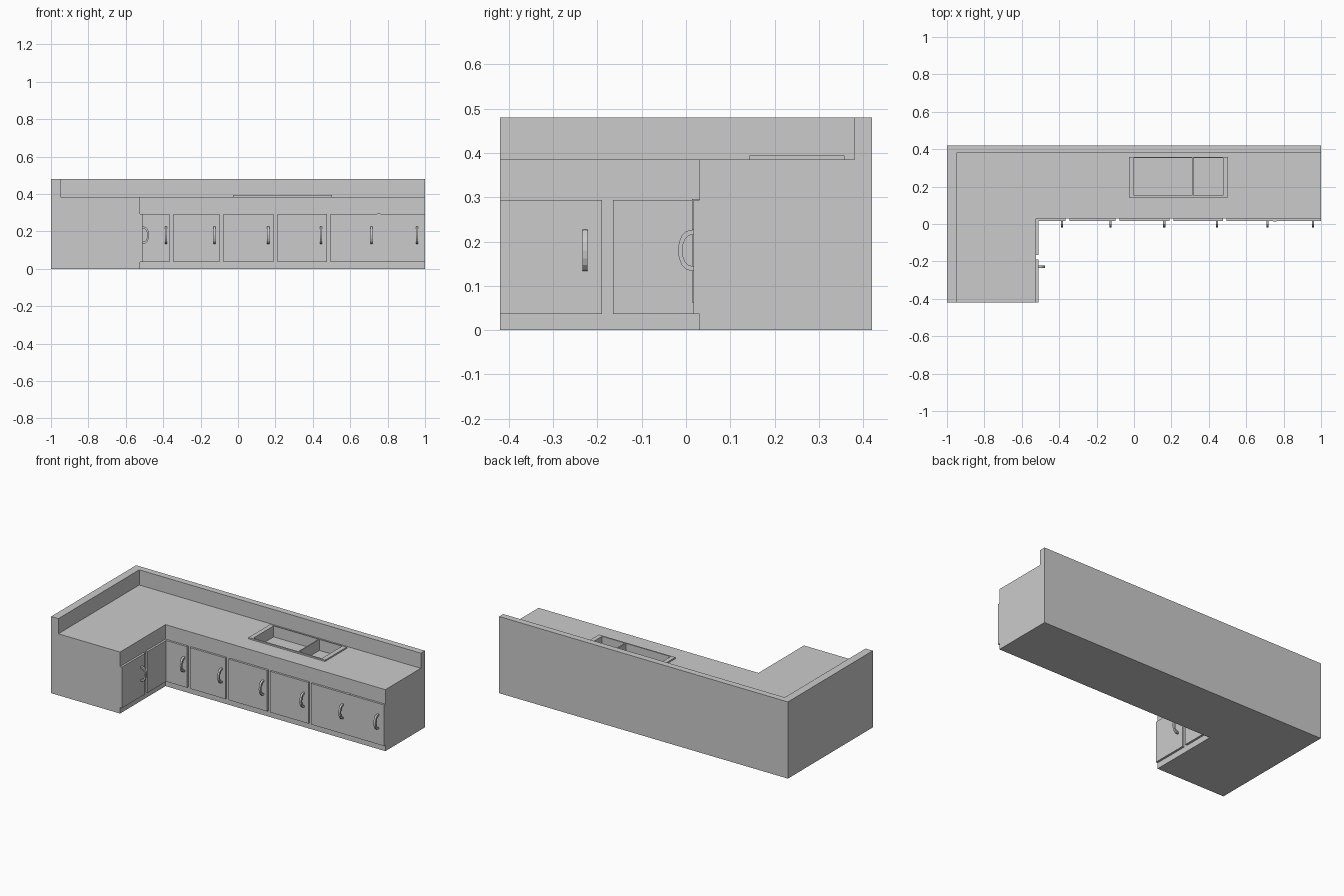
import bpy, bmesh, math
from mathutils import Matrix

if "Cube" in bpy.data.objects:
    bpy.data.objects.remove(bpy.data.objects["Cube"])


def prism(name, pts, vec, matrix=None):
    """Extrude a closed 3D outline along vec."""
    bm = bmesh.new()
    face = bm.faces.new([bm.verts.new(p) for p in pts])
    ext = bmesh.ops.extrude_face_region(bm, geom=[face])
    verts = [g for g in ext["geom"] if isinstance(g, bmesh.types.BMVert)]
    bmesh.ops.translate(bm, verts=verts, vec=vec)
    bmesh.ops.recalc_face_normals(bm, faces=bm.faces)
    if matrix:
        bm.transform(matrix)
    me = bpy.data.meshes.new(name)
    bm.to_mesh(me)
    bm.free()
    ob = bpy.data.objects.new(name, me)
    bpy.context.collection.objects.link(ob)
    return ob


def box(name, x0, x1, y0, y1, z0, z1):
    return prism(name, [(x0, y0, z0), (x1, y0, z0), (x1, y1, z0), (x0, y1, z0)],
                 (0, 0, z1 - z0))


def handle(name, matrix):
    """Arched bar pull standing off the plane y = 0, bulging to -y."""
    n = 8
    outer, inner = [], []
    for i in range(n + 1):
        a = math.pi * i / n
        c, s = math.cos(a), math.sin(a)
        outer.append((-0.006, -0.035 * s ** 0.8 if s > 1e-6 else 0, 0.18 - 0.047 * c))
        inner.append((-0.006, -0.025 * s ** 0.8 if s > 1e-6 else 0, 0.18 - 0.036 * c))
    return prism(name, outer + inner[::-1], (0.012, 0, 0), matrix)


# L-shaped cabinet body with worktop
body = prism("cabinet_body", [(-1, -0.42, 0), (-0.523, -0.42, 0), (-0.523, 0.03, 0),
                              (1, 0.03, 0), (1, 0.42, 0), (-1, 0.42, 0)], (0, 0, 0.385))

# upstand along the back and left walls
prism("backsplash", [(-1, -0.42, 0.385), (-0.95, -0.42, 0.385), (-0.95, 0.38, 0.385),
                     (1, 0.38, 0.385), (1, 0.42, 0.385), (-1, 0.42, 0.385)], (0, 0, 0.095))

# sink rim, with two basins cut through rim and worktop
rim = box("sink_rim", -0.027, 0.503, 0.143, 0.358, 0.384, 0.394)
for i, (x0, x1) in enumerate([(0.0, 0.31), (0.317, 0.475)]):
    cut = box(f"basin_cutter_{i}", x0, x1, 0.152, 0.352, 0.325, 0.43)
    cut.hide_render = True
    cut.display_type = 'WIRE'
    for ob in (body, rim):
        m = ob.modifiers.new("basin", 'BOOLEAN')
        m.operation = 'DIFFERENCE'
        m.solver = 'EXACT'
        m.object = cut
# bake the cuts and drop the cutters
bpy.context.view_layer.update()
dg = bpy.context.evaluated_depsgraph_get()
baked = {ob: bpy.data.meshes.new_from_object(ob.evaluated_get(dg)) for ob in (body, rim)}
for ob, me in baked.items():
    ob.modifiers.clear()
    ob.data = me
for ob in [o for o in bpy.data.objects if o.name.startswith("basin_cutter")]:
    bpy.data.objects.remove(ob)

# doors and handles on the long run
doors = [(-0.523, -0.365), (-0.345, -0.10), (-0.077, 0.19), (0.21, 0.475),
         (0.495, 0.75), (0.75, 1.0)]
for i, (x0, x1) in enumerate(doors):
    box(f"door_{i}", x0, x1, 0.017, 0.031, 0.037, 0.294)
for i, x in enumerate([-0.385, -0.125, 0.162, 0.444, 0.714, 0.957]):
    handle(f"door_handle_{i}", Matrix.Translation((x, 0.017, 0)))

# cover strip between the last two doors
box("door_strip", 0.744, 0.762, 0.013, 0.031, 0.062, 0.296)

# doors and handle on the short leg
for i, (y0, y1) in enumerate([(-0.42, -0.19), (-0.165, 0.03)]):
    box(f"side_door_{i}", -0.524, -0.51, y0, y1, 0.037, 0.294)
handle("side_door_handle", Matrix.Translation((-0.51, -0.228, 0))
       @ Matrix.Rotation(math.pi / 2, 4, 'Z'))
